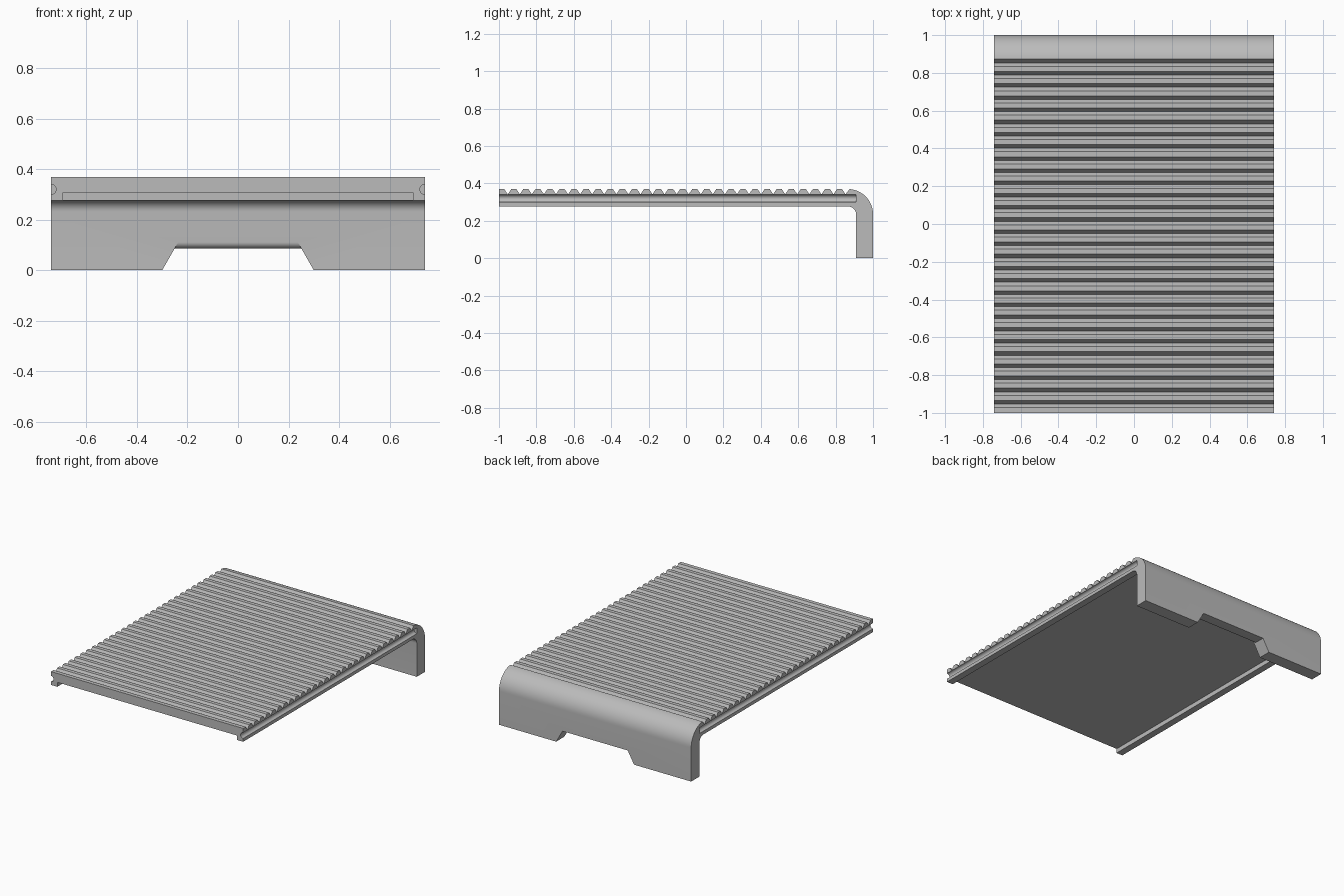
import bpy, bmesh, math

cube = bpy.data.objects.get("Cube")
if cube:
    bpy.data.objects.remove(cube, do_unlink=True)

HALF_W, TOP, UNDER = 0.74, 0.37, 0.277
VALLEY_Z, LAST_VALLEY, PITCH, SLOPE, RIDGES = 0.342, 0.853, 0.0645, 0.019, 29
BEND_Y, LEG_Y = 0.865, 0.91

grey = bpy.data.materials.new("plain grey")
grey.use_nodes = True
colour = (0.5, 0.5, 0.5, 1)
grey.diffuse_color = colour
grey.node_tree.nodes["Principled BSDF"].inputs["Base Color"].default_value = colour


def loft(name, rings):
    """Skin a closed solid through rings of equal point count."""
    bm = bmesh.new()
    loops = [[bm.verts.new(p) for p in ring] for ring in rings]
    for a, b in zip(loops, loops[1:]):
        for i in range(len(a)):
            j = (i + 1) % len(a)
            bm.faces.new((a[i], a[j], b[j], b[i]))
    bm.faces.new(loops[0][::-1])
    bm.faces.new(loops[-1])
    bmesh.ops.recalc_face_normals(bm, faces=bm.faces)
    mesh = bpy.data.meshes.new(name)
    bm.to_mesh(mesh)
    bm.free()
    obj = bpy.data.objects.new(name, mesh)
    bpy.context.collection.objects.link(obj)
    mesh.materials.append(grey)
    return obj


def arc(cy, cz, r, start, end, steps=16):
    """Points on an arc in the side plane, angles in degrees."""
    angles = [math.radians(start + (end - start) * i / steps) for i in range(steps + 1)]
    return [(cy + r * math.cos(a), cz + r * math.sin(a)) for a in angles]


def prism_x(name, profile, x0, x1):
    return loft(name, [[(x, y, z) for y, z in profile] for x in (x0, x1)])


# Side profile: ridged top, rounded bend, back leg, inner fillet
profile = [(-1, UNDER), (-1, TOP)]
for k in reversed(range(RIDGES)):
    y = LAST_VALLEY - k * PITCH
    profile += [(y - SLOPE, TOP), (y, VALLEY_Z), (y + SLOPE, TOP)]
profile.pop()
outer = 1 - BEND_Y
profile += arc(BEND_Y, TOP - outer, outer, 86, 0)
profile += [(1, 0), (LEG_Y, 0)]
inner = LEG_Y - BEND_Y
profile += arc(BEND_Y, UNDER - inner, inner, 0, 90, 10)
step = prism_x("ridged_step", profile, -HALF_W, HALF_W)

# Shallow recess under the deck, open at the front
recess = prism_x("recess_cutter",
                 [(-1.1, 0.2), (BEND_Y - 0.005, 0.2), (BEND_Y - 0.005, 0.308), (-1.1, 0.308)],
                 -0.692, 0.692)


# Half-round grooves along both sides
def groove(name, x):
    ring = arc(x, 0.32, 0.02, 0, 345, 23)
    return loft(name, [[(px, y, pz) for px, pz in ring] for y in (-1.1, LEG_Y)])


grooves = [groove(side + "_groove_cutter", s * HALF_W)
           for side, s in (("left", 1), ("right", -1))]

# Tapered opening in the leg, rounded along its inner top edge
R, HEIGHT = 0.025, 0.086


def opening(y, h):
    def half(z):
        return 0.3 - 0.57 * z
    return [(-half(-0.1), y, -0.1), (half(-0.1), y, -0.1), (half(h), y, h), (-half(h), y, h)]


rings = [opening(LEG_Y - 0.02, HEIGHT + R)]
for i in range(9):
    a = math.radians(90 * i / 8)
    rings.append(opening(LEG_Y + R * (1 - math.cos(a)), HEIGHT + R * (1 - math.sin(a))))
rings.append(opening(1.1, HEIGHT))
leg_opening = loft("leg_opening_cutter", rings)

# Cut, then shade
bpy.ops.object.select_all(action="DESELECT")
bpy.context.view_layer.objects.active = step
step.select_set(True)
for cutter in [recess, leg_opening] + grooves:
    cutter.hide_render = True
    mod = step.modifiers.new(cutter.name, "BOOLEAN")
    mod.operation, mod.solver, mod.object = "DIFFERENCE", "EXACT", cutter
    bpy.ops.object.modifier_apply(modifier=mod.name)
    bpy.data.objects.remove(cutter, do_unlink=True)
bpy.ops.object.shade_smooth_by_angle(angle=math.radians(30))
